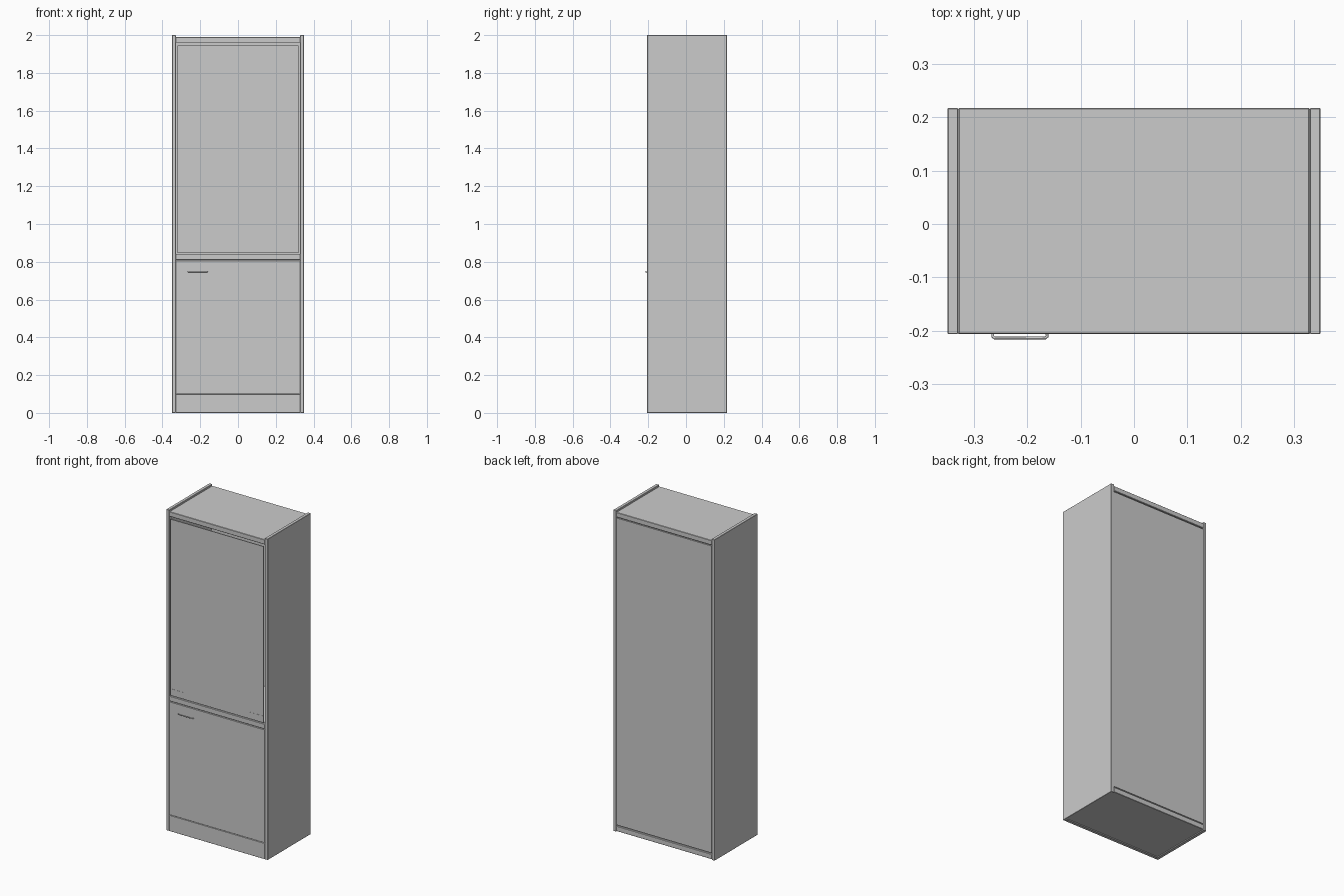
import bpy
from mathutils import Vector

if "Cube" in bpy.data.objects:
    bpy.data.objects.remove(bpy.data.objects["Cube"])

FRONT, BACK = -0.206, 0.217
HALF, INNER = 0.349, 0.329


def board(name, x, y, z, bevel=0.0):
    """Box from (min, max) ranges, with optional softened edges."""
    lo, hi = Vector((x[0], y[0], z[0])), Vector((x[1], y[1], z[1]))
    bpy.ops.mesh.primitive_cube_add(size=1, location=(lo + hi) / 2)
    ob = bpy.context.object
    ob.name = name
    ob.scale = hi - lo
    bpy.ops.object.transform_apply(location=False, rotation=False, scale=True)
    if bevel:
        mod = ob.modifiers.new("edge", "BEVEL")
        mod.width, mod.segments = bevel, 1
    return ob


wide = (-INNER, INNER)
fit = (-INNER + 0.001, INNER - 0.001)

# Side panels
for side, s in (("left", -1), ("right", 1)):
    board(f"{side}_side_panel", sorted((s * INNER, s * HALF)),
          (FRONT, BACK), (0, 2), 0.0015)

# Horizontal boards
board("top_board", wide, (FRONT, BACK), (1.96, 1.99), 0.002)
board("middle_board", wide, (FRONT, BACK - 0.008), (0.81, 0.842), 0.002)
board("bottom_board", wide, (FRONT + 0.02, BACK), (0.004, 0.036), 0.002)
board("cupboard_floor", wide, (FRONT + 0.02, BACK - 0.008), (0.07, 0.1))
board("plinth", wide, (FRONT, FRONT + 0.02), (0, 0.099), 0.001)

# Back panel, slightly recessed with a groove at top and bottom
board("back_panel", fit, (BACK - 0.007, BACK - 0.002), (0.042, 1.954))
for label, z in (("top", (1.945, 1.962)), ("bottom", (0.034, 0.05))):
    board(f"back_{label}_groove_strip", fit, (BACK - 0.014, BACK - 0.009), z)

# Doors
board("lower_door", fit, (FRONT, FRONT + 0.02), (0.102, 0.806), 0.001)
board("glass_door", (-0.32, 0.32), (FRONT + 0.001, FRONT + 0.006), (0.847, 1.945))

# Corner fittings on the glass door: two hinge plates and a lock plate
for name, x, z in (("upper_hinge_plate", (-0.319, -0.225), (1.903, 1.944)),
                   ("lower_hinge_plate", (-0.319, -0.225), (0.848, 0.889)),
                   ("lock_plate", (0.225, 0.319), (0.848, 0.889))):
    board(name, x, (FRONT, FRONT + 0.007), z)

# Pull handle bent from round bar
curve = bpy.data.curves.new("door_handle", "CURVE")
curve.dimensions = "3D"
curve.bevel_depth, curve.bevel_resolution = 0.0028, 2
curve.use_fill_caps = True
path = [(-0.264, FRONT + 0.003), (-0.2645, -0.2105), (-0.261, -0.2132),
        (-0.166, -0.2132), (-0.1625, -0.2105), (-0.163, FRONT + 0.003)]
spline = curve.splines.new("POLY")
spline.points.add(len(path) - 1)
for p, (x, y) in zip(spline.points, path):
    p.co = (x, y, 0.747, 1)
handle = bpy.data.objects.new("door_handle", curve)
bpy.context.collection.objects.link(handle)
